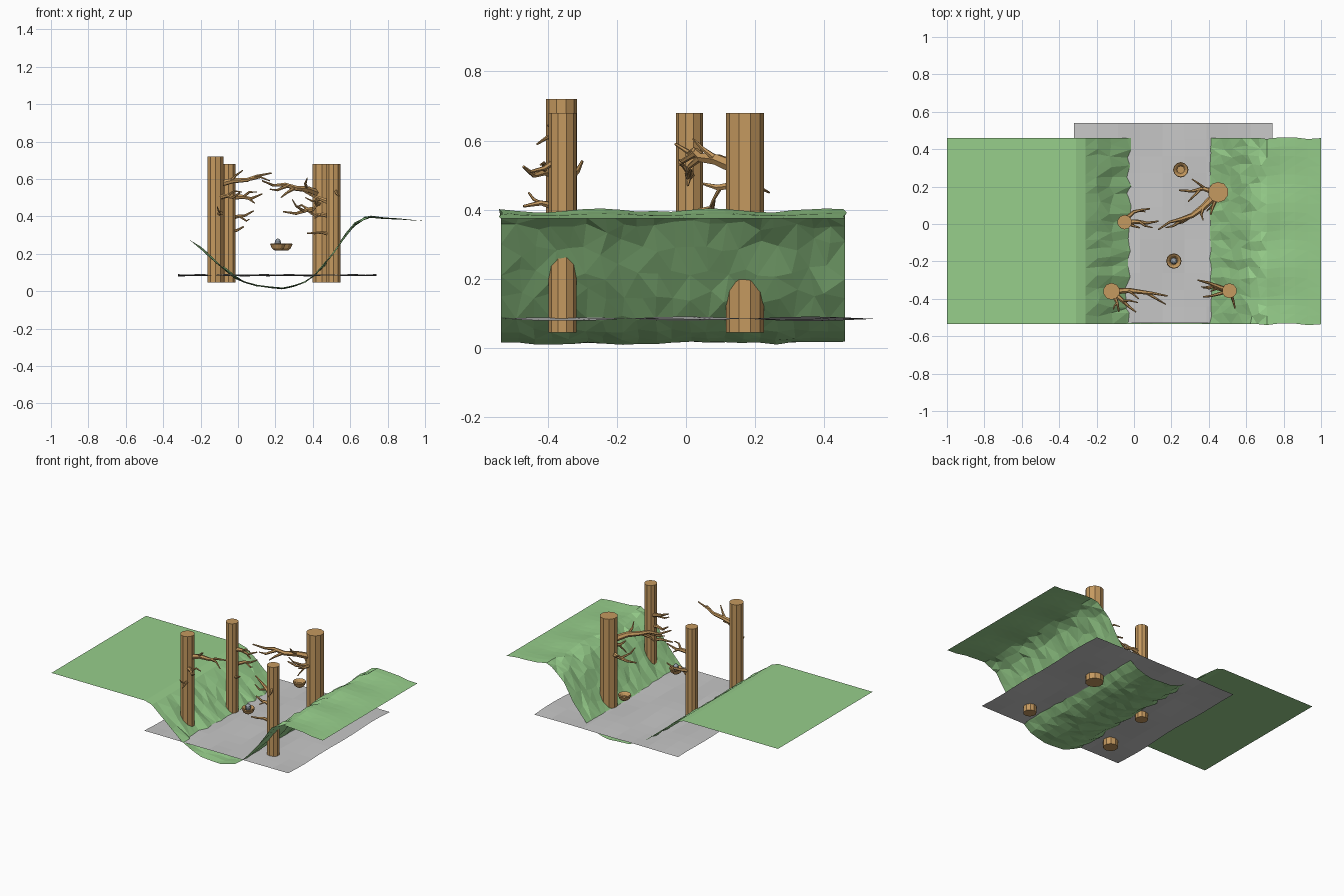
import bpy, bmesh, math, random
from mathutils import Vector

if "Cube" in bpy.data.objects:
    bpy.data.objects.remove(bpy.data.objects["Cube"])

random.seed(4)


def material(name, rgb):
    m = bpy.data.materials.new(name)
    m.diffuse_color = (*rgb, 1)
    m.use_nodes = True
    m.node_tree.nodes["Principled BSDF"].inputs["Base Color"].default_value = m.diffuse_color
    return m


GREEN = material("grass green", (0.31, 0.62, 0.26))
GREY = material("water grey", (0.57, 0.57, 0.57))
WOOD = material("wood brown", (0.56, 0.32, 0.115))
EGG = material("egg blue grey", (0.36, 0.41, 0.46))


def finish(name, bm, mat):
    me = bpy.data.meshes.new(name)
    bm.to_mesh(me)
    bm.free()
    me.materials.append(mat)
    ob = bpy.data.objects.new(name, me)
    bpy.context.collection.objects.link(ob)
    return ob


def sheet(name, xs, ys, point, mat, triangulate):
    """Open grid surface; point(x, y) gives each vertex position."""
    bm = bmesh.new()
    g = [[bm.verts.new(point(x, y)) for y in ys] for x in xs]
    for i in range(len(xs) - 1):
        for j in range(len(ys) - 1):
            bm.faces.new((g[i][j], g[i + 1][j], g[i + 1][j + 1], g[i][j + 1]))
    if triangulate:
        bmesh.ops.triangulate(bm, faces=bm.faces[:])
    return finish(name, bm, mat)


def spread(a, b, n):
    return [a + (b - a) * i / n for i in range(n + 1)]


# Valley ground: bank profile swept along y, rougher on the slopes
PROFILE = [(-1, .29), (-.31, .29), (-.26, .275), (-.19, .225), (-.12, .16),
           (-.03, .083), (.03, .05), (.1, .03), (.18, .02), (.24, .014),
           (.3, .028), (.36, .05), (.41, .085), (.47, .15), (.52, .22),
           (.57, .295), (.62, .355), (.67, .39), (.71, .398), (.78, .39),
           (.86, .386), (.93, .38), (1, .375)]


def height(x):
    for (x0, z0), (x1, z1) in zip(PROFILE, PROFILE[1:]):
        if x <= x1:
            return z0 + (z1 - z0) * (x - x0) / (x1 - x0)
    return PROFILE[-1][1]


def ground_point(x, y):
    z = height(x)
    if -.26 < x < .69:
        edge = -.53 < y < .45
        k = .013 if x < .0 or x > .45 else .006
        x += random.uniform(-k, k)
        y += random.uniform(-k, k) if edge else 0
        z = max(.002, height(x) + random.uniform(-k, k) * .8)
    elif x >= .69:
        z += .006 * math.sin(y * 19) * (1 - x) / .3
        y += .006 * math.sin(x * 25)
    return x, y, z


sheet("valley_ground", [p[0] for p in PROFILE], spread(-.535, .46, 20),
      ground_point, GREEN, True)

# Gently rippled water
sheet("river_water", spread(-.32, .74, 9), spread(-.53, .54, 12),
      lambda x, y: (x, y, .085 + .007 * math.sin(x * 13 + y * 3) * math.cos(y * 9)),
      GREY, False)


# Trunks: plain ten-sided posts
def trunk(name, x, y, r, top, bottom=.045):
    bm = bmesh.new()
    bmesh.ops.create_cone(bm, cap_ends=True, segments=10, radius1=r, radius2=r,
                          depth=top - bottom)
    bmesh.ops.translate(bm, verts=bm.verts, vec=(x, y, (top + bottom) / 2))
    finish(name, bm, WOOD)


trunk("trunk_front_left", -.12, -.36, .045, .72)
trunk("trunk_back_left", -.05, .01, .039, .68)
trunk("trunk_back_right", .45, .17, .055, .68)
trunk("trunk_front_right", .51, -.357, .04, .68)


# Branches: tapered six-sided tubes along kinked paths
def tube(bm, pts, r0, r1):
    pts = [Vector(p) for p in pts]
    rings = []
    for i, p in enumerate(pts):
        d = (pts[min(i + 1, len(pts) - 1)] - pts[max(i - 1, 0)]).normalized()
        u = d.cross(Vector((.1, .2, 1))).normalized()
        v = d.cross(u)
        r = r0 + (r1 - r0) * i / (len(pts) - 1)
        rings.append([bm.verts.new(p + r * (u * math.cos(a * math.pi / 3)
                                            + v * math.sin(a * math.pi / 3)))
                      for a in range(6)])
    for a, b in zip(rings, rings[1:]):
        for k in range(6):
            bm.faces.new((a[k], a[(k + 1) % 6], b[(k + 1) % 6], b[k]))
    bm.faces.new(rings[0])
    bm.faces.new(rings[-1])


def branch(name, r, path, *forks):
    bm = bmesh.new()
    tube(bm, path, r, .004)
    for f in forks:
        tube(bm, f, r * .5, .003)
    bmesh.ops.recalc_face_normals(bm, faces=bm.faces)
    finish(name, bm, WOOD)


branch("front_left_upper_branch", .018,
       [(-.11, -.36, .57), (-.03, -.355, .59), (.05, -.365, .595), (.1, -.37, .615), (.18, -.385, .632)],
       [(-.04, -.355, .59), (-.01, -.37, .62), (.025, -.4, .645)],
       [(.07, -.37, .6), (.12, -.4, .61), (.17, -.43, .59)])
branch("front_left_middle_branch", .015,
       [(-.11, -.37, .5), (-.06, -.41, .51), (-.03, -.44, .5), (.01, -.47, .525)],
       [(-.06, -.41, .51), (-.02, -.41, .535), (.02, -.42, .53)])
branch("front_left_lower_branch", .012,
       [(-.11, -.38, .41), (-.09, -.42, .42), (-.08, -.47, .41)],
       [(-.09, -.42, .42), (-.105, -.44, .43), (-.11, -.455, .45)])
branch("back_left_upper_branch", .016,
       [(-.04, .01, .5), (.02, .012, .505), (.07, .005, .495), (.13, .015, .52)],
       [(.03, .01, .505), (.06, -.01, .53), (.1, -.02, .53)],
       [(.05, .01, .5), (.09, .005, .47)])
branch("back_left_lower_branch", .013,
       [(-.04, .03, .39), (.0, .065, .4), (.04, .075, .405), (.085, .082, .43)],
       [(.01, .07, .4), (.045, .07, .375), (.06, .065, .385)])
branch("back_left_twig", .011,
       [(-.04, .01, .32), (-.005, -.01, .325), (.03, -.02, .345)])
branch("back_right_long_branch", .021,
       [(.43, .15, .52), (.37, .09, .545), (.31, .045, .55), (.25, .025, .57),
        (.19, .01, .565), (.13, -.03, .59)],
       [(.37, .09, .545), (.36, .05, .575), (.37, .02, .605)],
       [(.27, .03, .565), (.21, -.01, .54), (.17, -.02, .545)],
       [(.3, .04, .55), (.26, .01, .525), (.23, .0, .5)])
branch("back_right_middle_branch", .016,
       [(.43, .17, .44), (.37, .19, .435), (.31, .175, .415), (.24, .18, .425)],
       [(.38, .19, .435), (.34, .22, .46), (.31, .24, .45)],
       [(.35, .18, .43), (.31, .14, .455), (.29, .12, .49)])
branch("back_right_side_branch", .013,
       [(.44, .14, .47), (.42, .09, .465), (.41, .05, .475)],
       [(.425, .1, .465), (.4, .08, .43), (.39, .07, .41)])
branch("front_right_upper_branch", .016,
       [(.5, -.355, .47), (.45, -.335, .49), (.4, -.315, .51), (.34, -.3, .54)],
       [(.44, -.33, .49), (.4, -.345, .48), (.36, -.335, .5)])
branch("front_right_lower_branch", .014,
       [(.5, -.355, .4), (.45, -.345, .41), (.41, -.335, .405), (.37, -.34, .43)],
       [(.44, -.345, .41), (.41, -.36, .39)])
branch("front_right_twig", .011,
       [(.5, -.36, .3), (.45, -.375, .315), (.41, -.385, .31), (.37, -.39, .31)])
branch("front_right_back_twig", .01,
       [(.515, -.365, .55), (.53, -.41, .52), (.54, -.45, .51)])


# Nests: small lathed bowls
def nest(name, x, y):
    outline = [(.018, .218), (.032, .229), (.041, .25), (.038, .256),
               (.029, .25), (.02, .236)]
    bm = bmesh.new()
    rings = [[bm.verts.new((x + r * math.cos(a * math.pi / 6),
                            y + r * math.sin(a * math.pi / 6), z))
              for a in range(12)] for r, z in outline]
    for a, b in zip(rings, rings[1:]):
        for k in range(12):
            bm.faces.new((a[k], a[(k + 1) % 12], b[(k + 1) % 12], b[k]))
    bm.faces.new(rings[0][::-1])
    bm.faces.new(rings[-1])
    finish(name, bm, WOOD)


nest("back_nest", .25, .29)
nest("front_nest", .213, -.198)

# Egg in the front nest
bm = bmesh.new()
bmesh.ops.create_uvsphere(bm, u_segments=10, v_segments=6, radius=.018)
for v in bm.verts:
    v.co = Vector((v.co.x + .213, v.co.y - .198, v.co.z * 1.3 + .258))
finish("nest_egg", bm, EGG)
